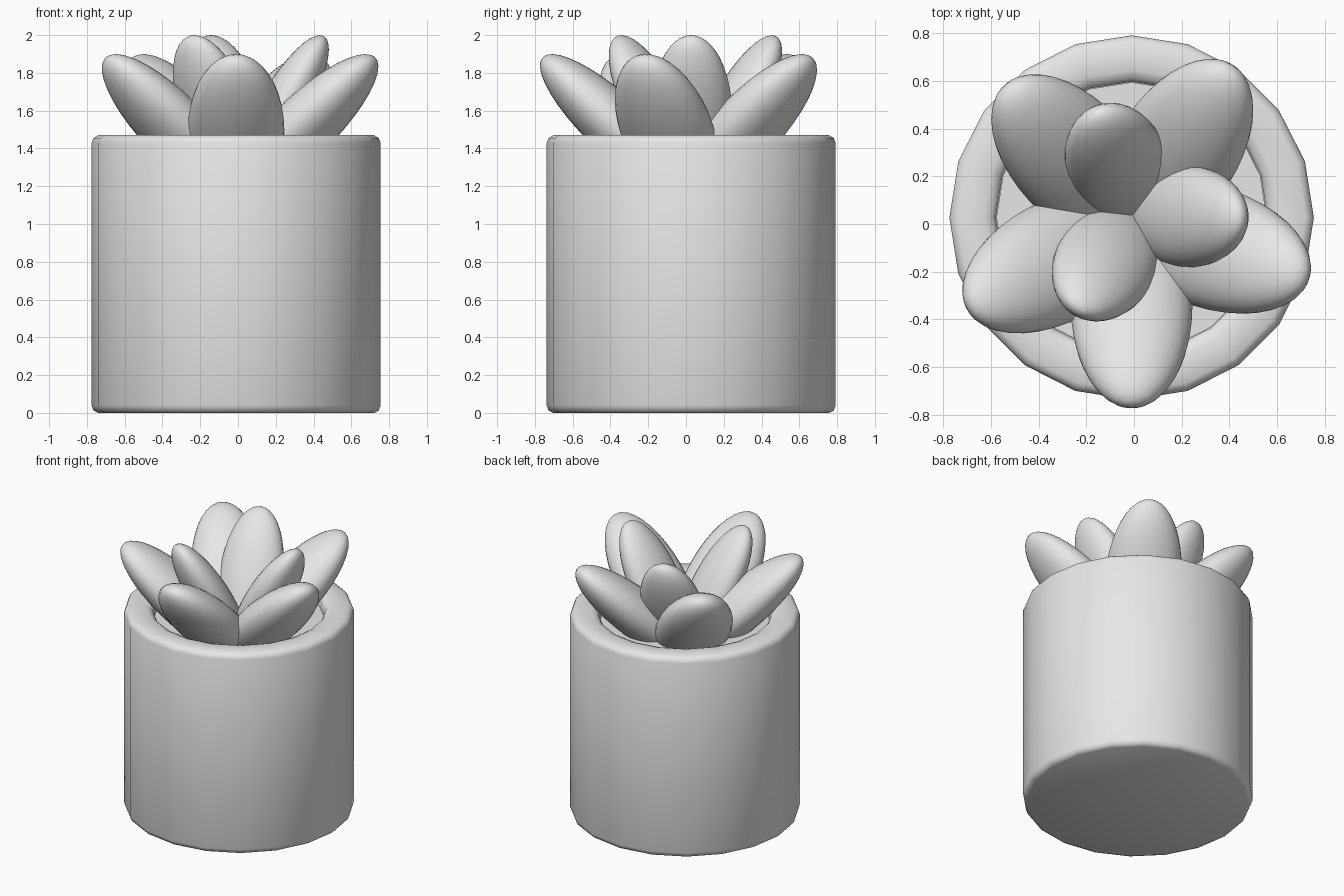
import bpy
import bmesh
from math import radians, cos, sin, pi
from mathutils import Matrix, Vector

old = bpy.data.objects.get("Cube")
if old:
    bpy.data.objects.remove(old, do_unlink=True)

grey = bpy.data.materials.new("plain grey")
grey.use_nodes = True
COLOUR = (0.8, 0.8, 0.8, 1)
grey.diffuse_color = COLOUR
grey.node_tree.nodes["Principled BSDF"].inputs["Base Color"].default_value = COLOUR


def finish(name, bm, angle):
    """Turn a bmesh into a smooth shaded, coloured object."""
    bmesh.ops.recalc_face_normals(bm, faces=bm.faces)
    mesh = bpy.data.meshes.new(name)
    bm.to_mesh(mesh)
    bm.free()
    mesh.materials.append(grey)
    obj = bpy.data.objects.new(name, mesh)
    bpy.context.collection.objects.link(obj)
    bpy.ops.object.select_all(action="DESELECT")
    obj.select_set(True)
    bpy.context.view_layer.objects.active = obj
    bpy.ops.object.shade_smooth_by_angle(angle=radians(angle))
    return obj


def lathe(name, profile, sides, centre):
    """Rings of (radius, height), capped at the first and last ring."""
    bm = bmesh.new()
    rings = []
    for r, z in profile:
        rings.append([bm.verts.new((centre.x + r * cos(2 * pi * i / sides),
                                    centre.y + r * sin(2 * pi * i / sides), z))
                      for i in range(sides)])
    for low, high in zip(rings, rings[1:]):
        for i in range(sides):
            j = (i + 1) % sides
            bm.faces.new((low[i], low[j], high[j], high[i]))
    bm.faces.new(rings[0])
    bm.faces.new(rings[-1])
    return finish(name, bm, 60)


def leaf(name, centre, heading, tilt, size):
    """Flattened ellipsoid leaning outwards; size is length, width, thickness."""
    bm = bmesh.new()
    bmesh.ops.create_uvsphere(bm, u_segments=32, v_segments=20, radius=1)
    length, width, thick = size
    turn = Matrix.Rotation(radians(heading), 4, "Z") @ Matrix.Rotation(radians(90 - tilt), 4, "Y")
    shape = Matrix.Diagonal((thick, width, length, 1))
    bm.transform(Matrix.Translation(centre) @ turn @ shape)
    return finish(name, bm, 60)


# Hollow pot with rounded rim, and the soil inside
axis = Vector((-0.01, 0.027, 0))
lathe("pot", [(0.73, 0), (0.755, 0.012), (0.765, 0.04), (0.765, 1.43), (0.755, 1.455),
              (0.73, 1.47), (0.62, 1.47), (0.585, 1.455), (0.57, 1.43), (0.57, 1.36)],
      20, axis)
lathe("soil", [(0.568, 1.3), (0.568, 1.38)], 20, axis)

# Outer ring of five broad leaves
for n, heading in enumerate((-90, -18, 57, 133, 208)):
    a = radians(heading)
    leaf(f"outer_leaf_{n + 1}", (-0.01 + 0.36 * cos(a), 0.01 + 0.36 * sin(a), 1.5),
         heading, 43, (0.56, 0.255, 0.16))

# Inner ring of three steeper, smaller leaves
for n, heading in enumerate((-1, 109, 238)):
    a = radians(heading)
    leaf(f"inner_leaf_{n + 1}", (0.225 * cos(a), 0.035 + 0.235 * sin(a), 1.596),
         heading, 60, (0.46, 0.213, 0.13))
